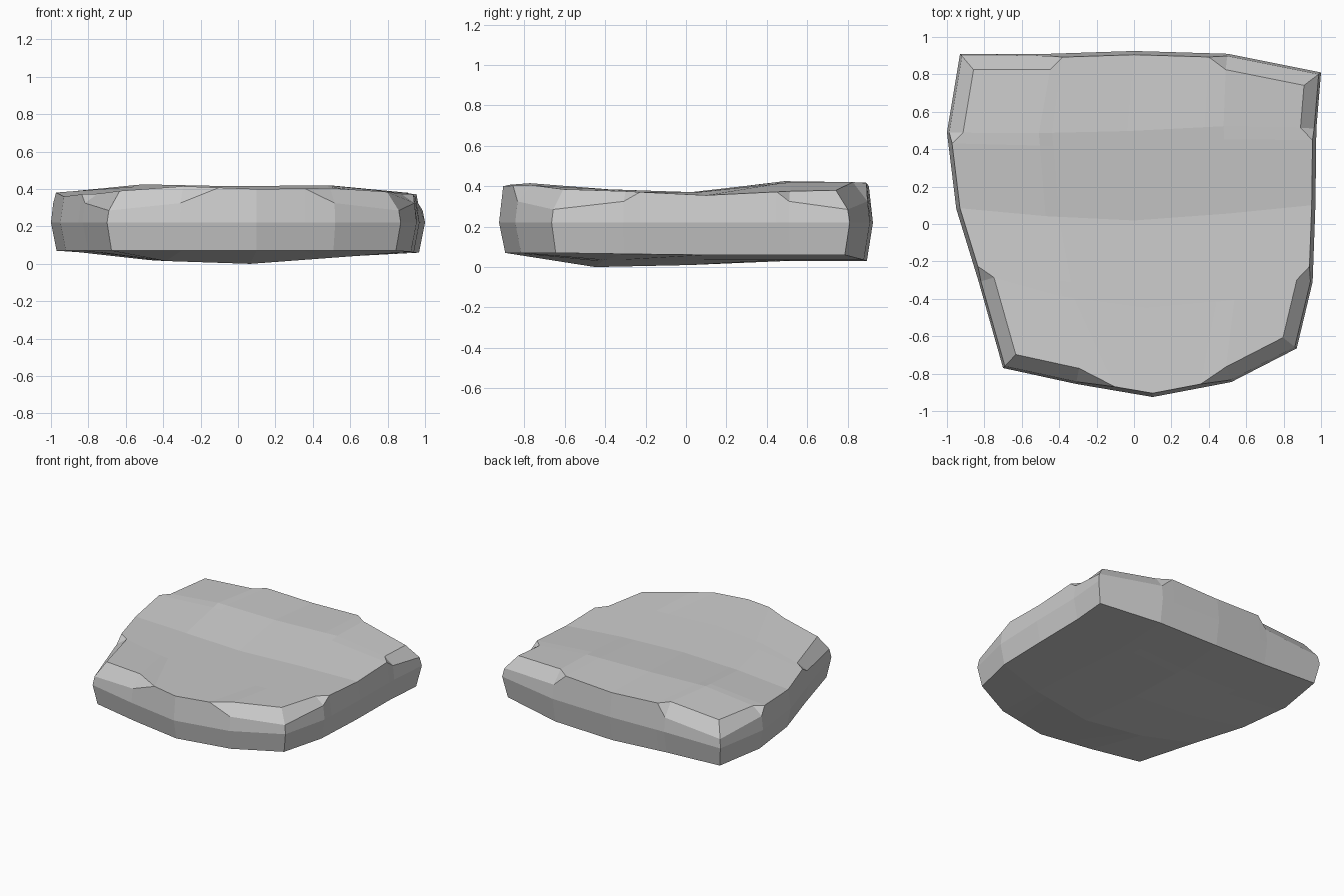
import bpy, bmesh
from mathutils import Vector

if "Cube" in bpy.data.objects:
    bpy.data.objects.remove(bpy.data.objects["Cube"])

# Outline edges at the widest height (5 stations per side)
BACK = [(-.93, .91), (-.45, .91), (0, .925), (.5, .91), (1, .81)]
FRONT = [(-.70, -.77), (-.31, -.855), (.1, -.925), (.52, -.845), (.87, -.665)]
LEFT = [(-.93, .91), (-1, .49), (-.95, .08), (-.83, -.31), (-.70, -.77)]
RIGHT = [(1, .81), (.975, .51), (.97, .1), (.955, -.31), (.87, -.665)]
# Gentle waves of the top and bottom faces (rows back to front)
TOP = [[.39, .42, .40, .42, .38],
       [.385, .425, .415, .42, .375],
       [.36, .37, .37, .37, .355],
       [.375, .385, .385, .385, .375],
       [.39, .415, .40, .405, .385]]
BOTTOM = [[.07, .05, .03, .035, .06],
          [.07, .04, .03, .035, .06],
          [.07, .02, .01, .04, .06],
          [.07, .015, 0, .035, .065],
          [.07, .07, .07, .07, .07]]
STATIONS = [0, 1, 1.15, 2, 2.8, 3, 4]
FRONT_STATIONS = [0, 1, 1.5, 2, 2.62, 3, 4]
N = len(STATIONS)


def along(edge, t):
    k = min(int(t), 3)
    return Vector(edge[k]).lerp(Vector(edge[k + 1]), t - k)


def patch(u, v):
    """Surface point spanned by the four outline edges."""
    a, b = u / 4, v / 4
    corners = Vector(BACK[0]).lerp(Vector(BACK[4]), a).lerp(
        Vector(FRONT[0]).lerp(Vector(FRONT[4]), a), b)
    return (along(BACK, u).lerp(along(FRONT, u), b)
            + along(LEFT, v).lerp(along(RIGHT, v), a) - corners)


def height(table, u, v):
    i, j = min(int(u), 3), min(int(v), 3)
    f, g = u - i, v - j
    near = table[j][i] * (1 - f) + table[j][i + 1] * f
    far = table[j + 1][i] * (1 - f) + table[j + 1][i + 1] * f
    return near * (1 - g) + far * g


def uv(i, j):
    return (FRONT_STATIONS if j == N - 1 else STATIONS)[i], STATIONS[j]


# Boundary ring of grid indices, clockwise from the back left
M = N - 1
ring = ([(i, 0) for i in range(M)] + [(M, j) for j in range(M)]
        + [(i, M) for i in range(M, 0, -1)] + [(0, j) for j in range(M, 0, -1)])
outline = [patch(*uv(*c)) for c in ring]


def inset(k, d):
    p, a, b = outline[k], outline[k - 1], outline[(k + 1) % len(ring)]
    e, f = (p - a).normalized(), (b - p).normalized()
    n, m = Vector((e.y, -e.x)), Vector((f.y, -f.x))
    return p + (n + m) * (d / (1 + n.dot(m)))


def chip(c):
    """2 at corners, 1 beside corners, 0 along the middle of a side."""
    i, j = c
    on_x, on_y = i in (0, M), j in (0, M)
    if on_x and on_y:
        return 2
    return 1 if (j if on_x else i) in (1, M - 1) else 0


bm = bmesh.new()


def face_grid(table, depth, flip):
    verts = {}
    for j in range(N):
        for i in range(N):
            c = (i, j)
            p = inset(ring.index(c), depth(c)) if c in ring else patch(*uv(i, j))
            verts[c] = bm.verts.new((p.x, p.y, height(table, *uv(i, j))))
    for j in range(M):
        for i in range(M):
            q = [verts[i, j], verts[i, j + 1], verts[i + 1, j + 1], verts[i + 1, j]]
            bm.faces.new(q[::-1] if flip else q)
    return [verts[c] for c in ring]


# Top and bottom faces
top = face_grid(TOP, lambda c: .085 if chip(c) else .02, False)
bottom = face_grid(BOTTOM, lambda c: .03, True)

# Side bands: widest line, and chipped upper edge near the corners
middle = [bm.verts.new((p.x, p.y, .22)) for p in outline]
upper = []
for k, c in enumerate(ring):
    if chip(c):
        p = inset(k, .012)
        upper.append(bm.verts.new((p.x, p.y, .285 if chip(c) == 2 else .325)))
    else:
        upper.append(top[k])
for low, high in ((bottom, middle), (middle, upper), (upper, top)):
    for k in range(len(ring)):
        n = (k + 1) % len(ring)
        vs = list(dict.fromkeys([low[k], high[k], high[n], low[n]]))
        if len(vs) > 2:
            bm.faces.new(vs)

bmesh.ops.recalc_face_normals(bm, faces=bm.faces)
mesh = bpy.data.meshes.new("flat_stone")
bm.to_mesh(mesh)
bm.free()
bpy.context.collection.objects.link(bpy.data.objects.new("flat_stone", mesh))
